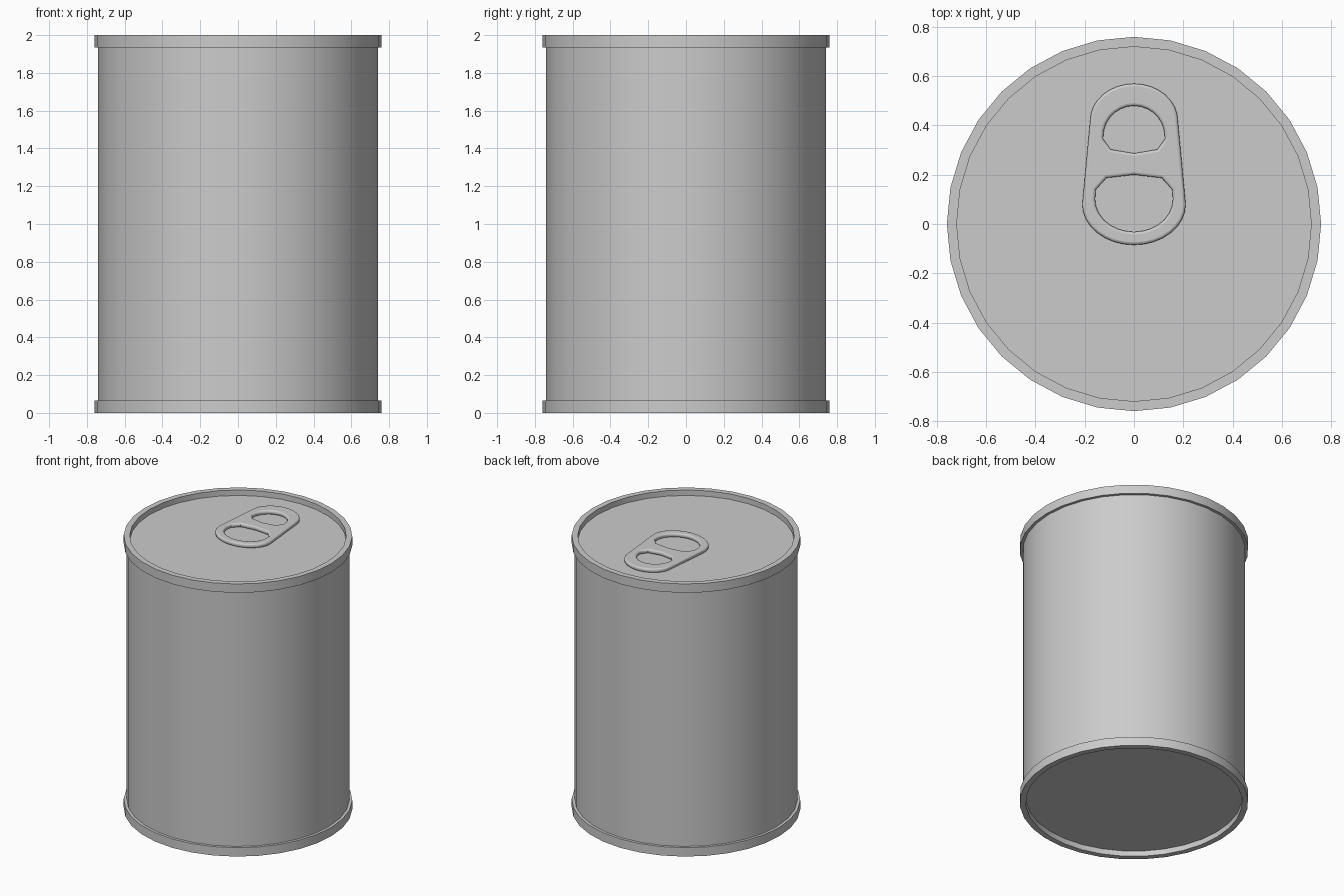
import bpy, bmesh
from math import sin, cos, pi, radians

if "Cube" in bpy.data.objects:
    bpy.data.objects.remove(bpy.data.objects["Cube"])

SIDES = 32


def finish(obj):
    bpy.ops.object.select_all(action='DESELECT')
    obj.select_set(True)
    bpy.context.view_layer.objects.active = obj
    bpy.ops.object.shade_smooth_by_angle(angle=radians(35))


def lathe(name, profile):
    """Revolve (radius, z) points round z; a zero radius gives a closed flat disc."""
    bm = bmesh.new()
    rings = []
    for r, z in profile:
        rings.append([bm.verts.new((r * cos(2 * pi * i / SIDES), r * sin(2 * pi * i / SIDES), z))
                      for i in range(SIDES)] if r else None)
    for a, b in zip(rings, rings[1:]):
        if a is None:
            bm.faces.new(b)
            continue
        for i in range(SIDES):
            j = (i + 1) % SIDES
            bm.faces.new((a[i], b[i], b[j], a[j]))
    if rings[0] is None and profile[0][1] < 1:
        bmesh.ops.reverse_faces(bm, faces=[f for f in bm.faces])
    me = bpy.data.meshes.new(name)
    bm.to_mesh(me)
    bm.free()
    obj = bpy.data.objects.new(name, me)
    bpy.context.collection.objects.link(obj)
    finish(obj)
    return obj


def arc(cy, rx, ry, start, end, n):
    """Points on an ellipse centred on x = 0, angles in degrees."""
    return [(rx * cos(radians(start + (end - start) * i / n)),
             cy + ry * sin(radians(start + (end - start) * i / n))) for i in range(n + 1)]


# Can wall
lathe("can_body", [(0.74, 1.935), (0.74, 0.065)])

# Recessed lid and base with raised rims
end_profile = [(0, 1.96), (0.72, 1.96), (0.72, 2), (0.76, 2), (0.76, 1.935), (0.74, 1.935)]
lathe("lid", end_profile)
lathe("base", [(r, 2 - z) for r, z in end_profile])

# Pull tab: rounded outline with two holes
outline = arc(0.42, 0.178, 0.15, 0, 180, 16) + arc(0.08, 0.21, 0.165, 180, 360, 16)
finger_hole = arc(0.355, 0.125, 0.125, 0, 180, 14) + [(-0.125, 0.345), (-0.095, 0.303), (0, 0.287),
                                                      (0.095, 0.303), (0.125, 0.345)]
rivet_hole = arc(0.10, 0.158, 0.132, 180, 360, 14) + [(0.155, 0.14), (0.112, 0.187), (0, 0.2),
                                                      (-0.112, 0.187), (-0.155, 0.14)]
curve = bpy.data.curves.new("pull_tab", 'CURVE')
curve.dimensions = '2D'
curve.fill_mode = 'BOTH'
curve.extrude = 0.004
curve.bevel_depth = 0.011
curve.bevel_resolution = 2
curve.offset = -0.011
for pts in (outline, finger_hole, rivet_hole):
    spline = curve.splines.new('POLY')
    spline.points.add(len(pts) - 1)
    for p, (x, y) in zip(spline.points, pts):
        p.co = (x, y, 0, 1)
    spline.use_cyclic_u = True
tab = bpy.data.objects.new("pull_tab", curve)
bpy.context.collection.objects.link(tab)
tab.location.z = 1.975
bpy.ops.object.select_all(action='DESELECT')
tab.select_set(True)
bpy.context.view_layer.objects.active = tab
bpy.ops.object.convert(target='MESH')
finish(bpy.context.view_layer.objects.active)
